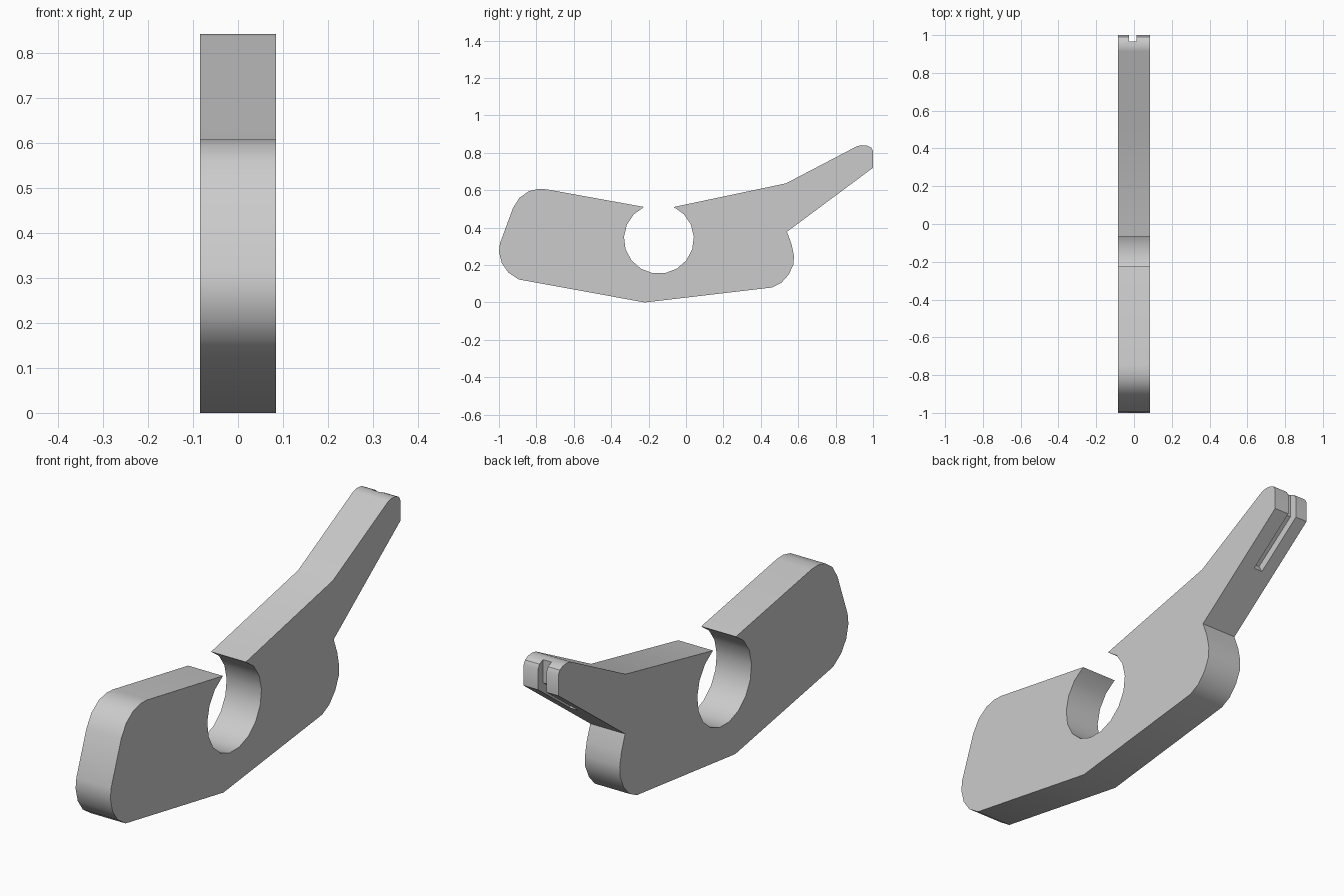
import bpy
import bmesh
from math import cos, sin, radians

cube = bpy.data.objects.get("Cube")
if cube:
    bpy.data.objects.remove(cube, do_unlink=True)

HALF = 0.084  # half thickness of the plate

grey = bpy.data.materials.new("light grey")
grey.use_nodes = True
colour = (0.6, 0.6, 0.6, 1)
grey.diffuse_color = colour
grey.node_tree.nodes["Principled BSDF"].inputs["Base Color"].default_value = colour


def extrude_profile(name, points, x0, x1):
    """Closed (y, z) outline extruded from x0 to x1."""
    bm = bmesh.new()
    face = bm.faces.new([bm.verts.new((x0, y, z)) for y, z in points])
    result = bmesh.ops.extrude_face_region(bm, geom=[face])
    moved = [v for v in result["geom"] if isinstance(v, bmesh.types.BMVert)]
    bmesh.ops.translate(bm, verts=moved, vec=(x1 - x0, 0, 0))
    bmesh.ops.recalc_face_normals(bm, faces=bm.faces)
    mesh = bpy.data.meshes.new(name)
    bm.to_mesh(mesh)
    bm.free()
    mesh.materials.append(grey)
    obj = bpy.data.objects.new(name, mesh)
    bpy.context.collection.objects.link(obj)
    return obj


# Round opening, running from one lip clockwise to the other
STEPS = 15
opening = []
for i in range(STEPS + 1):
    a = radians(65 - 310 * i / STEPS)
    opening.append((-0.145 + 0.187 * cos(a), 0.341 + 0.187 * sin(a)))

# Rounded front end, keel, rounded rear end
front_end = [(-0.745, 0.605), (-0.79, 0.607), (-0.84, 0.595), (-0.89, 0.56),
             (-0.925, 0.505), (-0.995, 0.315), (-1, 0.27), (-0.985, 0.21),
             (-0.95, 0.16), (-0.895, 0.123)]
keel = [(-0.22, 0)]
rear_end = [(0.46, 0.08), (0.51, 0.105), (0.55, 0.15), (0.575, 0.205),
            (0.577, 0.25), (0.565, 0.31), (0.54, 0.378)]
# Rising lever arm with a rounded tip
arm = [(1, 0.72), (1, 0.81), (0.99, 0.828), (0.97, 0.838), (0.94, 0.841),
       (0.915, 0.836), (0.535, 0.637)]

body = extrude_profile("lever_plate", opening + front_end + keel + rear_end + arm,
                       -HALF, HALF)

# Slot along the tip and underside of the arm
cutter = extrude_profile("slot_cutter",
                         [(0.965, 0.95), (1.1, 0.95), (1.1, 0.6), (0.81, 0.51),
                          (0.765, 0.59), (0.965, 0.737)], -0.027, 0.014)
cutter.hide_render = True
cutter.display_type = 'WIRE'

slot = body.modifiers.new("slot", 'BOOLEAN')
slot.operation = 'DIFFERENCE'
slot.solver = 'EXACT'
slot.object = cutter
bpy.ops.object.select_all(action='DESELECT')
body.select_set(True)
bpy.context.view_layer.objects.active = body
bpy.ops.object.modifier_apply(modifier=slot.name)
bpy.data.objects.remove(cutter, do_unlink=True)

bpy.ops.object.shade_smooth_by_angle(angle=radians(30))
